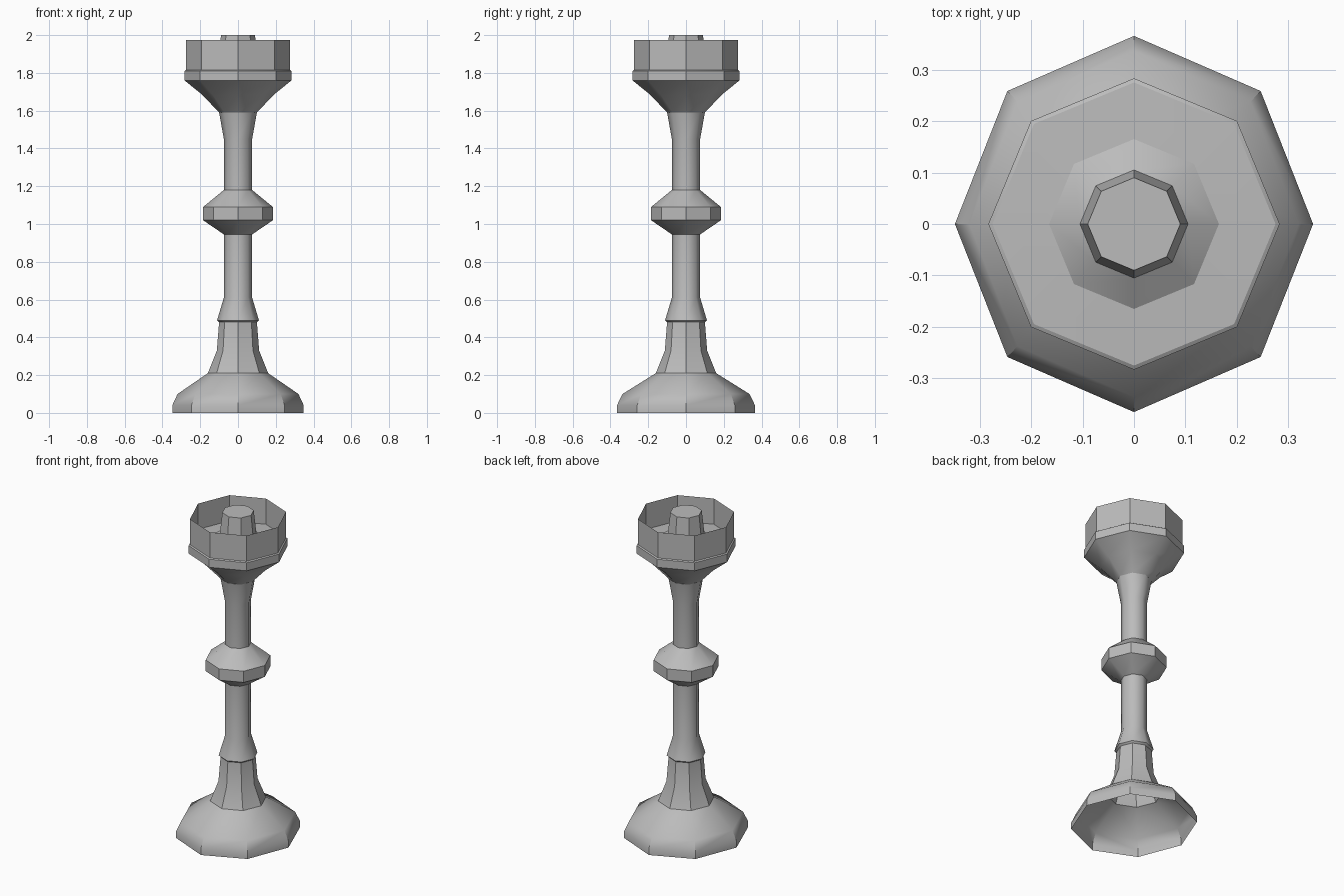
import bpy
import bmesh
from math import radians, sin, cos, tau

cube = bpy.data.objects.get("Cube")
if cube:
    bpy.data.objects.remove(cube, do_unlink=True)

SIDES = 8

metal = bpy.data.materials.new("grey metal")
metal.use_nodes = True
grey = (0.5, 0.5, 0.5, 1)
metal.diffuse_color = grey
metal.node_tree.nodes["Principled BSDF"].inputs["Base Color"].default_value = grey


def lathe(name, profile, smooth_angle, depth_scale=1.0, cap=False):
    """Turn a (radius, height) profile, listed bottom to top, into an octagonal shell."""
    bm = bmesh.new()
    rings = []
    for r, z in profile:
        # Only the wide flare of the foot is stretched in depth
        sy = depth_scale if r > 0.2 else 1.0
        rings.append([bm.verts.new((r * cos(tau * k / SIDES), r * sy * sin(tau * k / SIDES), z))
                      for k in range(SIDES)])
    for low, high in zip(rings, rings[1:]):
        for k in range(SIDES):
            n = (k + 1) % SIDES
            bm.faces.new((low[k], low[n], high[n], high[k]))
    if cap:
        bm.faces.new(rings[-1])
    mesh = bpy.data.meshes.new(name)
    bm.to_mesh(mesh)
    bm.free()
    mesh.materials.append(metal)
    obj = bpy.data.objects.new(name, mesh)
    bpy.context.collection.objects.link(obj)
    bpy.ops.object.select_all(action='DESELECT')
    obj.select_set(True)
    bpy.context.view_layer.objects.active = obj
    bpy.ops.object.shade_smooth_by_angle(angle=radians(smooth_angle))
    return obj


# Flared hollow foot rising to the small collar
lathe("foot", [(0.348, 0), (0.348, 0.04), (0.32, 0.10), (0.16, 0.21),
               (0.112, 0.33), (0.1, 0.48), (0.111, 0.49)], 32, depth_scale=1.05)

# Slender column, below and above the knob
lathe("lower_stem", [(0.111, 0.49), (0.075, 0.61), (0.075, 0.945)], 50)
lathe("upper_stem", [(0.075, 1.18), (0.075, 1.45), (0.1, 1.59)], 50)

# Faceted knob in the middle
lathe("knob", [(0.075, 0.945), (0.185, 1.02), (0.185, 1.09), (0.075, 1.18)], 32)

# Bowl with a flange and a thin upright wall
lathe("bowl", [(0.1, 1.59), (0.19, 1.685), (0.283, 1.76), (0.283, 1.81),
               (0.275, 1.815)], 35)
lathe("bowl_wall", [(0.275, 1.815), (0.275, 1.975)], 30)

# Floor inside the bowl, sloped collar and tapered central post
lathe("bowl_floor", [(0.275, 1.815), (0.165, 1.82), (0.105, 1.86)], 32)
lathe("centre_post", [(0.105, 1.86), (0.09, 2.0)], 30, cap=True)
